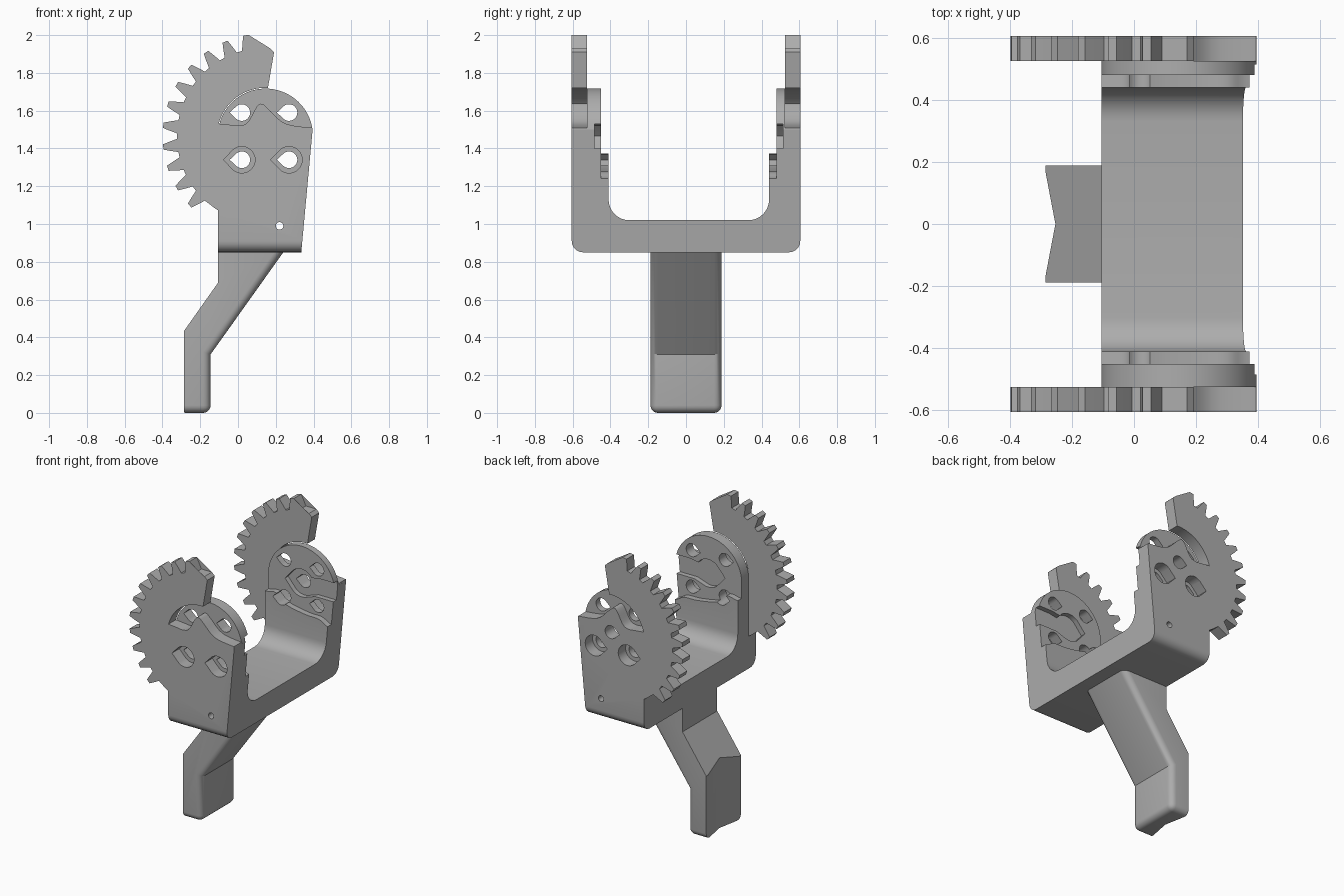
import bpy, bmesh
from math import sin, cos, radians, pi
from mathutils import Vector

cube = bpy.data.objects.get("Cube")
if cube:
    bpy.data.objects.remove(cube)

grey = bpy.data.materials.new("plain grey")
grey.use_nodes = True
COLOUR = (0.42, 0.42, 0.42, 1)
grey.diffuse_color = COLOUR
grey.node_tree.nodes["Principled BSDF"].inputs["Base Color"].default_value = COLOUR

CX, CZ = 0.145, 1.465      # hub centre
OUT, WEB = 0.605, 0.525    # outer face and recess floor of each arm


def prism(name, pts, axis, a, b):
    """Extrude a closed outline along x (points are y,z) or y (points are x,z)."""
    bm = bmesh.new()
    place = (lambda p, d: (d, p[0], p[1])) if axis == "x" else (lambda p, d: (p[0], d, p[1]))
    lo = [bm.verts.new(place(p, a)) for p in pts]
    hi = [bm.verts.new(place(p, b)) for p in pts]
    n = len(pts)
    bm.faces.new(lo)
    bm.faces.new(hi[::-1])
    for i in range(n):
        j = (i + 1) % n
        bm.faces.new((lo[i], hi[i], hi[j], lo[j]))
    bmesh.ops.recalc_face_normals(bm, faces=bm.faces)
    mesh = bpy.data.meshes.new(name)
    bm.to_mesh(mesh)
    bm.free()
    mesh.materials.append(grey)
    obj = bpy.data.objects.new(name, mesh)
    bpy.context.collection.objects.link(obj)
    return obj


def combine(obj, tool, operation="DIFFERENCE"):
    mod = obj.modifiers.new("combine", "BOOLEAN")
    mod.operation, mod.solver, mod.object = operation, "EXACT", tool
    bpy.context.view_layer.objects.active = obj
    bpy.ops.object.modifier_apply(modifier=mod.name)
    bpy.data.objects.remove(tool)


def arc(cx, cz, r, start, end, steps):
    angles = [radians(start + (end - start) * i / steps) for i in range(steps + 1)]
    return [(cx + r * cos(t), cz + r * sin(t)) for t in angles]


def teardrop(cx, cz, r, reach):
    """Round hole with a point towards -x."""
    return arc(cx, cz, r, -132, 132, 24) + [(cx - reach, cz)]


def smooth_curve(pts, steps=5):
    """Catmull-Rom curve through the points."""
    vs = [Vector(p) for p in [pts[0]] + pts + [pts[-1]]]
    out = []
    for p0, p1, p2, p3 in zip(vs, vs[1:], vs[2:], vs[3:]):
        for i in range(steps):
            t = i / steps
            v = 0.5 * (2 * p1 + (p2 - p0) * t + (2 * p0 - 5 * p1 + 4 * p2 - p3) * t * t
                       + (3 * p1 - p0 - 3 * p2 + p3) * t ** 3)
            out.append(tuple(v))
    return out + [tuple(vs[-1])]


# U-shaped bracket, trimmed by the rounded and tapered arm outline
TOP = 1.8
section = [(-OUT, TOP)] + arc(-0.545, 0.91, 0.06, 180, 270, 6) + arc(0.545, 0.91, 0.06, 270, 360, 6)
section += [(OUT, TOP), (0.44, TOP)] + arc(0.33, 1.13, 0.11, 0, -90, 8)
section += arc(-0.30, 1.13, 0.11, -90, -180, 8) + [(-0.41, TOP)]
bracket = prism("bracket", section, "x", -0.105, 0.5)
outline = [(-0.2, 0.7), (0.321, 0.7), (0.395, 1.5)] + arc(CX, CZ, 0.252, 8, 180, 36)
outline += [(-0.2, CZ)]
combine(bracket, prism("trim", outline, "y", -1, 1), "INTERSECT")

# Toothed sector outline
sector = [(CX, 1.2), (0.15, 1.55), (0.155, 1.70), (0.191, 1.91), (0.17, 1.93)]
sector += [(0.09, 1.93)]
for k in range(11):
    mid = 101 + 12.15 * k
    for off, r in ((-4.3, 0.468), (-2.9, 0.505), (-1.5, 0.544), (1.5, 0.544), (2.9, 0.505), (4.3, 0.468)):
        t = radians(mid + off)
        sector.append((CX + r * cos(t), CZ + r * sin(t)))
sector += arc(CX, CZ, 0.466, 230, 238, 3) + [(-0.05, 1.05)]

# Wavy edges of the outer recess and of the inner lip
wave = smooth_curve([(-0.101, 1.531), (-0.04, 1.525), (0.01, 1.521), (0.053, 1.54), (0.10, 1.622),
                     (0.127, 1.636), (0.16, 1.61), (0.25, 1.532), (0.396, 1.509)])
recess = wave + arc(CX, CZ, 0.256, 10, 165, 32)
lip = smooth_curve([(-0.2, 1.36), (-0.1, 1.36), (-0.02, 1.37), (0.05, 1.31), (0.2, 1.28),
                    (0.3, 1.275), (0.36, 1.245), (0.45, 1.22)])
lip += [(0.45, 1.9), (-0.2, 1.9)]

# Slot that takes a lever: pointed hub with a bar out to the +x edge
slot = arc(CX, CZ, 0.095, 35, 132, 10) + [(0.02, CZ)] + arc(CX, CZ, 0.095, 228, 285, 8)
slot += [(0.25, 1.40), (0.5, 1.40), (0.5, 1.53), (0.28, 1.53)]

for side, inner in ((-1, 0.45), (1, 0.48)):
    def cut(name, pts, near, far):
        combine(bracket, prism(name, pts, "y", side * near, side * far))

    combine(bracket, prism("gear_sector", sector, "y", side * WEB, side * OUT), "UNION")
    cut("outer_recess", recess, WEB, 0.7)
    cut("inner_recess", lip, 0.2, inner)
    cut("lever_slot", slot, 0.3, inner + 0.034)
    for dx in (-0.125, 0.125):
        for dz in (-0.125, 0.125):
            x, z = CX + dx, CZ + dz
            cut("screw_hole", teardrop(x, z, 0.044, 0.064), 0.3, 0.7)
            if dz < 0:
                cut("screw_seat", teardrop(x, z, 0.07, 0.097), WEB, 0.7)
    if side > 0:
        cut("centre_hole", teardrop(CX, CZ, 0.044, 0.064), 0.3, 0.7)

# Pin hole along the whole floor
combine(bracket, prism("pin_hole", arc(0.22, 0.99, 0.02, 0, 345, 23), "y", -1, 1))

# Cranked leg with rounded front edges
leg = prism("leg", [(-0.105, 0.87), (-0.105, 0.69), (-0.285, 0.435), (-0.285, 0), (-0.145, 0),
                    (-0.145, 0.31), (0.254, 0.87)], "y", -0.188, 0.188)
bm = bmesh.new()
bm.from_mesh(leg.data)


def rounded(e):
    a, b = (v.co for v in e.verts)
    across = abs(a.y - b.y) > 0.1
    low = max(a.z, b.z) < 0.01
    front = all(v.x > -0.15 and not (v.x < -0.1 and v.z > 0.6) for v in (a, b))
    return (low and (not across or a.x > -0.2)) or (front and not across and abs(a.z - b.z) > 0.1)


bmesh.ops.bevel(bm, geom=[e for e in bm.edges if rounded(e)], offset=0.04, segments=5,
                profile=0.5, affect="EDGES")
bm.to_mesh(leg.data)
bm.free()

# Shallow V groove down the rear of the leg
groove = prism("v_groove", [(-0.19, 0.0), (0.19, 0.0), (0, 0.0)], "x", 0, 1)
bpy.data.objects.remove(groove)
bm = bmesh.new()
ring = [(-0.291, -0.2), (-0.253, 0), (-0.291, 0.2), (-0.4, 0.2), (-0.4, -0.2)]
lo = [bm.verts.new((x, y, -0.1)) for x, y in ring]
face = bm.faces.new(lo)
up = bmesh.ops.extrude_face_region(bm, geom=[face])["geom"]
bmesh.ops.translate(bm, vec=(0, 0, 0.7), verts=[g for g in up if isinstance(g, bmesh.types.BMVert)])
bmesh.ops.recalc_face_normals(bm, faces=bm.faces)
mesh = bpy.data.meshes.new("v_groove")
bm.to_mesh(mesh)
bm.free()
mesh.materials.append(grey)
groove = bpy.data.objects.new("v_groove", mesh)
bpy.context.collection.objects.link(groove)
combine(leg, groove)

# Smooth rounded surfaces, keep edges crisp
for obj in (bracket, leg):
    bpy.ops.object.select_all(action="DESELECT")
    obj.select_set(True)
    bpy.context.view_layer.objects.active = obj
    bpy.ops.object.shade_smooth_by_angle(angle=radians(30))
